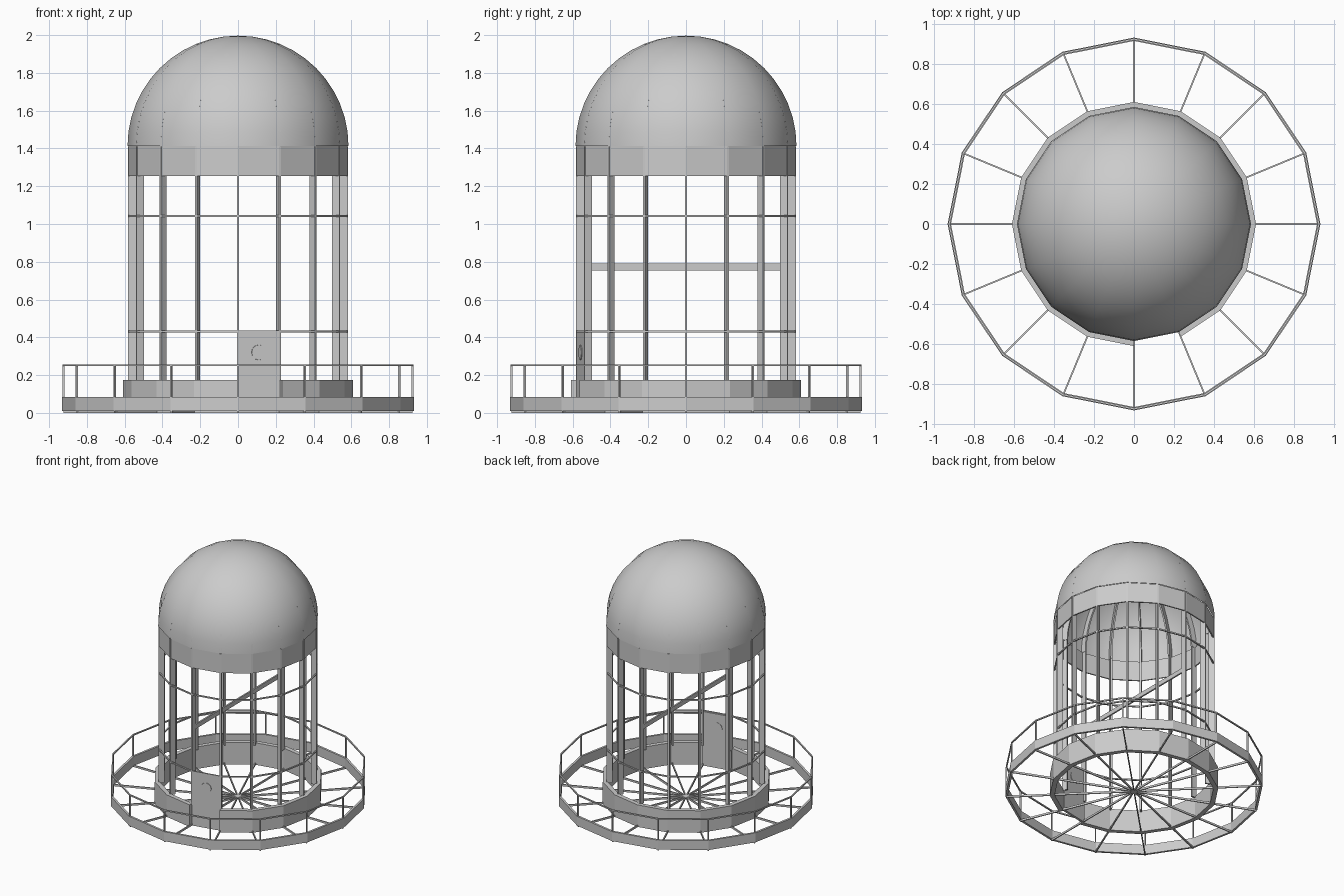
import bpy, bmesh, math
from mathutils import Matrix, Vector

if "Cube" in bpy.data.objects:
    bpy.data.objects.remove(bpy.data.objects["Cube"])

N = 16
STEP = 2 * math.pi / N


def finish(name, bm, smooth=False):
    bmesh.ops.recalc_face_normals(bm, faces=bm.faces)
    me = bpy.data.meshes.new(name)
    bm.to_mesh(me)
    bm.free()
    ob = bpy.data.objects.new(name, me)
    bpy.context.collection.objects.link(ob)
    if smooth:
        bpy.context.view_layer.objects.active = ob
        ob.select_set(True)
        bpy.ops.object.shade_smooth_by_angle(angle=math.radians(40))
        ob.select_set(False)
    return ob


def ring(name, r_in, r_out, z0, z1, gap=None):
    """Sixteen-sided band with a rectangular section; gap leaves one facet open."""
    bm = bmesh.new()
    loops = []
    for i in range(N):
        c, s = math.cos(i * STEP), math.sin(i * STEP)
        loops.append([bm.verts.new((r * c, r * s, z)) for r, z in
                      ((r_in, z0), (r_out, z0), (r_out, z1), (r_in, z1))])
    for i in range(N):
        if i == gap:
            continue
        a, b = loops[i], loops[(i + 1) % N]
        for k in range(4):
            bm.faces.new((a[k], a[(k + 1) % 4], b[(k + 1) % 4], b[k]))
    if gap is not None:
        bm.faces.new(loops[gap])
        bm.faces.new(loops[(gap + 1) % N])
    return finish(name, bm)


def box(bm, lo, hi, mat=Matrix()):
    lo, hi = Vector(lo), Vector(hi)
    size = hi - lo
    bmesh.ops.create_cube(bm, size=1, matrix=mat @ Matrix.Translation((lo + hi) / 2)
                          @ Matrix.Diagonal((*size, 1)))


def radial_boxes(name, r0, r1, t, z0, z1):
    """One box on every corner direction, running outward from r0 to r1."""
    bm = bmesh.new()
    for i in range(N):
        box(bm, (r0, -t / 2, z0), (r1, t / 2, z1), Matrix.Rotation(i * STEP, 4, 'Z'))
    return finish(name, bm)


# gallery around the lantern
ring("gallery_rim", 0.915, 0.932, 0.01, 0.085)
ring("gallery_handrail", 0.919, 0.929, 0.247, 0.257)
radial_boxes("gallery_posts", 0.919, 0.929, 0.008, 0.08, 0.25)
radial_boxes("floor_spokes", 0.0, 0.925, 0.008, 0.0, 0.015)

# base drum, open where the door stands
ring("base_drum", 0.575, 0.61, 0.0, 0.175, gap=12)

# lantern cage
radial_boxes("lantern_posts", 0.54, 0.583, 0.012, 0.165, 1.41)
ring("lower_glazing_bar", 0.572, 0.582, 0.425, 0.435)
ring("upper_glazing_bar", 0.572, 0.582, 1.037, 1.047)
ring("top_band", 0.57, 0.58, 1.255, 1.412)
bm = bmesh.new()
box(bm, (-0.006, -0.545, 0.755), (0.006, 0.545, 0.79))
finish("cross_beam", bm)

# door on the facet right of the front centre
mid = 12.5 * STEP
door_mat = Matrix.Rotation(mid, 4, 'Z')
half = 0.58 * math.sin(STEP / 2)
face = 0.58 * math.cos(STEP / 2)
bm = bmesh.new()
box(bm, (face - 0.018, -half, 0.0), (face, half, 0.43), door_mat)
finish("door", bm)

# round porthole rim on the door
bm = bmesh.new()
bmesh.ops.create_cone(bm, cap_ends=True, segments=12, radius1=0.045, radius2=0.04, depth=0.026,
                      matrix=door_mat @ Matrix.Translation((face - 0.009, 0, 0.32))
                      @ Matrix.Rotation(math.pi / 2, 4, 'Y'))
finish("door_vent", bm, True)

# dome shell: quarter arc spun round the axis, open underneath
R, Z, SEG = 0.585, 1.412, 12
arc = [(math.cos(k * math.pi / 2 / SEG), math.sin(k * math.pi / 2 / SEG)) for k in range(SEG + 1)]
bm = bmesh.new()
vs = [bm.verts.new((R * c, 0, Z + R * s)) for c, s in arc]
es = [bm.edges.new(p) for p in zip(vs, vs[1:])]
bmesh.ops.spin(bm, geom=vs + es, cent=(0, 0, 0), axis=(0, 0, 1), angle=2 * math.pi, steps=N)
bmesh.ops.remove_doubles(bm, verts=bm.verts, dist=0.0005)
finish("dome", bm, True)

# curved ribs under the dome, continuing the posts
bm = bmesh.new()
for i in range(N):
    rot = Matrix.Rotation(i * STEP, 4, 'Z')
    prev = None
    for c, s in arc:
        cur = [bm.verts.new(rot @ Vector((r * c, y, Z + r * s)))
               for r, y in ((0.54, -0.006), (0.584, -0.006), (0.584, 0.006), (0.54, 0.006))]
        if prev:
            for k in range(4):
                bm.faces.new((prev[k], prev[(k + 1) % 4], cur[(k + 1) % 4], cur[k]))
        else:
            bm.faces.new(cur)
        prev = cur
    bm.faces.new(prev)
finish("dome_ribs", bm)
